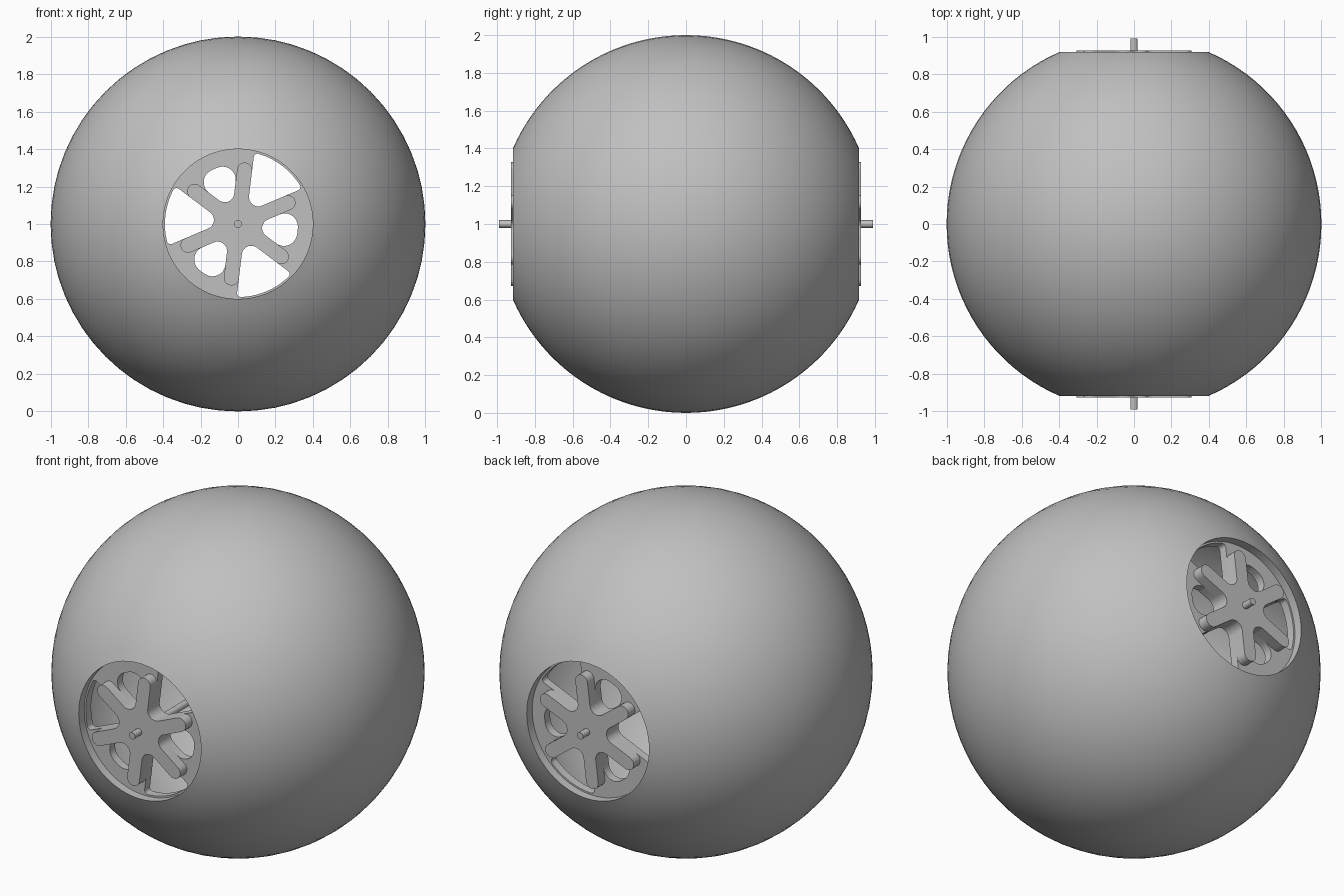
import bpy, bmesh
from math import radians, degrees, cos, sin, asin, sqrt, pi
from mathutils import Matrix

if "Cube" in bpy.data.objects:
    bpy.data.objects.remove(bpy.data.objects["Cube"])

grey = bpy.data.materials.new("plain_grey")
grey.use_nodes = True
COLOUR = (0.53, 0.53, 0.53, 1)
grey.diffuse_color = COLOUR
grey.node_tree.nodes["Principled BSDF"].inputs["Base Color"].default_value = COLOUR

CENTRE_Z = 1.0
HOLE = 0.4          # radius of the round end openings
HALF = 0.04         # half width of a spoke
FILLET = 0.05       # rounding between spokes
FIRST = 83          # angle of the first spoke


def smooth(ob, angle=30):
    bpy.ops.object.select_all(action='DESELECT')
    ob.select_set(True)
    bpy.context.view_layer.objects.active = ob
    bpy.ops.object.shade_smooth_by_angle(angle=radians(angle))


def arc(cx, cy, r, a0, a1, n):
    """Points on an arc, angles in degrees."""
    return [(cx + r * cos(radians(a0 + (a1 - a0) * i / n)),
             cy + r * sin(radians(a0 + (a1 - a0) * i / n))) for i in range(n + 1)]


def turned(points, angle):
    c, s = cos(radians(angle)), sin(radians(angle))
    return [(x * c - y * s, x * s + y * c) for x, y in points]


def window(outer, corner, angle):
    """Rounded opening between two neighbouring spokes."""
    a = 30 - degrees(asin((HALF + corner) / (outer - corner)))
    d = outer - corner
    cx, cy = d * cos(radians(a)), d * sin(radians(a))
    pts = arc(0, 0, outer, -a, a, 10)
    pts += arc(cx, cy, corner, a, 120, 8)[1:]
    pts += arc(2 * (HALF + FILLET), 0, FILLET, 120, 240, 8)
    pts += arc(cx, -cy, corner, -120, -a, 8)[:-1]
    return turned(pts, angle)


def star():
    """Outline of six rounded spokes joined by fillets."""
    pts = []
    for k in range(6):
        arm = arc(0.29, 0, HALF, -90, 90, 10)
        gap = turned(arc(2 * (HALF + FILLET), 0, FILLET, 240, 120, 8), 30)
        pts += turned(arm + gap, FIRST + 60 * k)
    return pts


def flat_part(name, loops, y0, y1):
    """Filled outline with holes, facing along y, from y0 to y1."""
    cu = bpy.data.curves.new(name, 'CURVE')
    cu.dimensions = '2D'
    cu.fill_mode = 'BOTH'
    cu.extrude = abs(y1 - y0) / 2
    for loop in loops:
        sp = cu.splines.new('POLY')
        sp.points.add(len(loop) - 1)
        for p, (x, y) in zip(sp.points, loop):
            p.co = (x, y, 0, 1)
        sp.use_cyclic_u = True
    cu.materials.append(grey)
    ob = bpy.data.objects.new(name, cu)
    bpy.context.collection.objects.link(ob)
    ob.location = (0, (y0 + y1) / 2, CENTRE_Z)
    ob.rotation_euler = (pi / 2, 0, 0)
    bpy.ops.object.select_all(action='DESELECT')
    ob.select_set(True)
    bpy.context.view_layer.objects.active = ob
    bpy.ops.object.convert(target='MESH')
    smooth(bpy.context.object)


# Hollow ball, turned around the y axis
def shell_arc(r, n):
    end = degrees(asin(sqrt(r * r - HOLE * HOLE) / r))
    return arc(0, 0, r, -end, end, n)


profile = shell_arc(1.0, 40) + shell_arc(0.95, 32)[::-1]
bm = bmesh.new()
verts = [bm.verts.new((x, y, 0)) for x, y in profile]
edges = [bm.edges.new((v, verts[(i + 1) % len(verts)])) for i, v in enumerate(verts)]
bmesh.ops.spin(bm, geom=verts + edges, cent=(0, 0, 0), axis=(0, 1, 0),
               angle=2 * pi, steps=64, use_merge=True)
bmesh.ops.remove_doubles(bm, verts=bm.verts, dist=1e-4)
bmesh.ops.recalc_face_normals(bm, faces=bm.faces)
mesh = bpy.data.meshes.new("ball_shell")
bm.to_mesh(mesh)
bm.free()
mesh.materials.append(grey)
ball = bpy.data.objects.new("ball_shell", mesh)
bpy.context.collection.objects.link(ball)
ball.location.z = CENTRE_Z
smooth(ball)

# End plates with alternating wide and small windows, and the spoked wheels
plate_loops = [arc(0, 0, HOLE, 0, 360, 64)[:-1]]
for k in range(3):
    plate_loops.append(window(0.39, 0.02, FIRST - 30 + 120 * k))
    plate_loops.append(window(0.32, 0.07, FIRST + 30 + 120 * k))
for side, name in ((-1, "front"), (1, "back")):
    flat_part(name + "_end_plate", plate_loops, side * 0.815, side * 0.865)
    flat_part(name + "_spoked_wheel", [star()], side * 0.86, side * 0.927)

# Axle through both wheels
bpy.ops.mesh.primitive_cylinder_add(vertices=24, radius=0.02, depth=1.98,
                                    location=(0, 0, CENTRE_Z), rotation=(pi / 2, 0, 0))
axle = bpy.context.object
axle.name = "axle"
axle.data.materials.append(grey)
smooth(axle)
